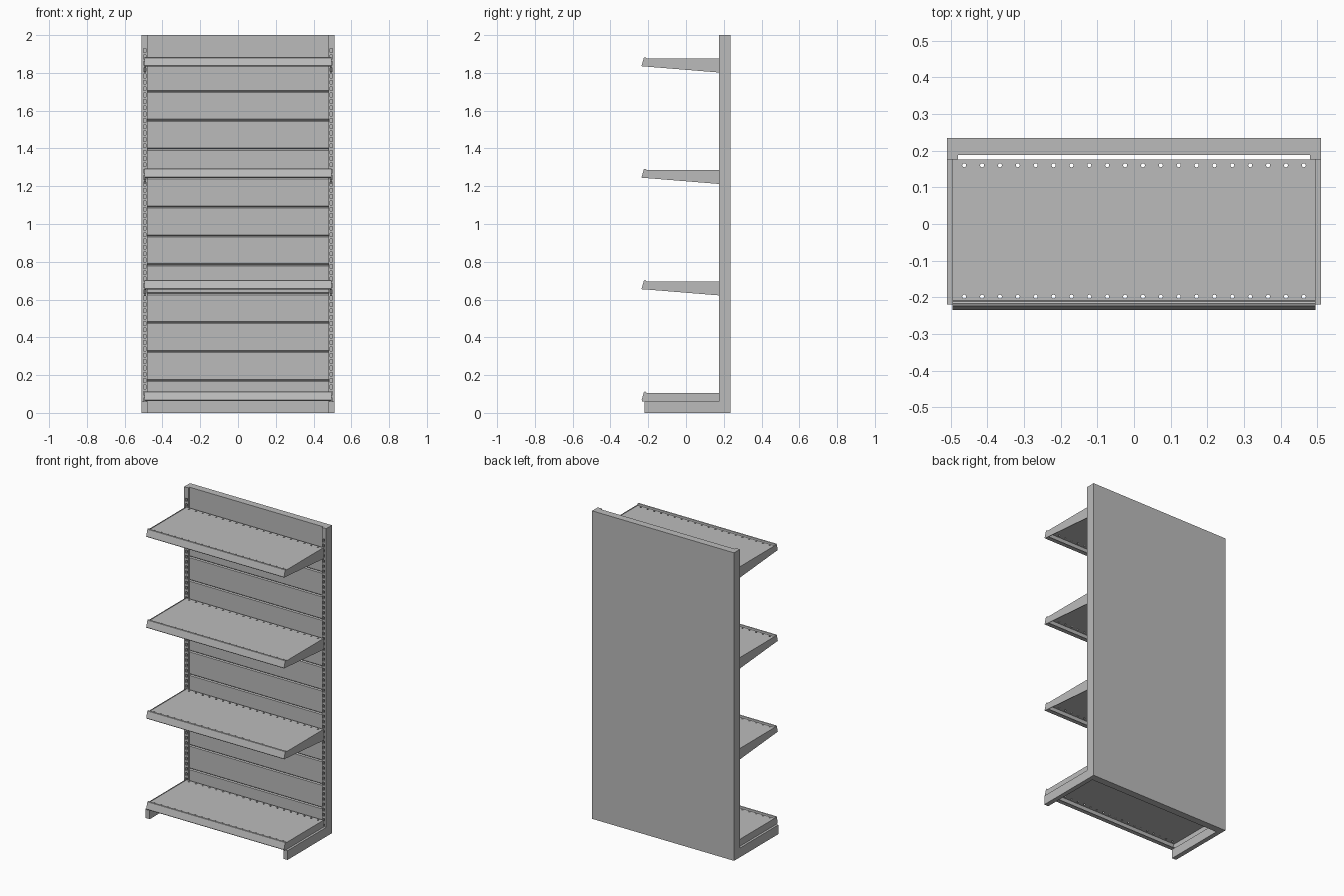
import bpy, bmesh
from mathutils import Matrix, Vector

cube = bpy.data.objects.get("Cube")
if cube:
    bpy.data.objects.remove(cube, do_unlink=True)

GREY = (0.5, 0.5, 0.5, 1)
metal = bpy.data.materials.new("grey_metal")
metal.use_nodes = True
metal.diffuse_color = GREY
metal.node_tree.nodes["Principled BSDF"].inputs["Base Color"].default_value = GREY


def finish(bm, name):
    bmesh.ops.recalc_face_normals(bm, faces=bm.faces)
    mesh = bpy.data.meshes.new(name)
    bm.to_mesh(mesh)
    bm.free()
    mesh.materials.append(metal)
    ob = bpy.data.objects.new(name, mesh)
    bpy.context.collection.objects.link(ob)
    return ob


def add_box(bm, lo, hi):
    lo, hi = Vector(lo), Vector(hi)
    m = Matrix.Translation((lo + hi) / 2) @ Matrix.Diagonal((*(hi - lo), 1))
    bmesh.ops.create_cube(bm, size=1, matrix=m)


def box(name, lo, hi):
    bm = bmesh.new()
    add_box(bm, lo, hi)
    return finish(bm, name)


def extrude_x(name, profile, x0, x1):
    """Sweep a closed (y, z) profile from x0 to x1."""
    bm = bmesh.new()
    face = bm.faces.new([bm.verts.new((x0, y, z)) for y, z in profile])
    out = bmesh.ops.extrude_face_region(bm, geom=[face])
    moved = [v for v in out["geom"] if isinstance(v, bmesh.types.BMVert)]
    bmesh.ops.translate(bm, verts=moved, vec=(x1 - x0, 0, 0))
    return finish(bm, name)


def cut(ob, cutter):
    """Subtract the cutter for good, then discard it."""
    mod = ob.modifiers.new("holes", "BOOLEAN")
    mod.operation, mod.solver, mod.object = "DIFFERENCE", "EXACT", cutter
    cutter.hide_render = True
    bpy.context.view_layer.objects.active = ob
    bpy.ops.object.modifier_apply(modifier=mod.name)
    bpy.data.objects.remove(cutter, do_unlink=True)


W, INNER, EDGE = 0.51, 0.48, 0.495
FRONT, PANEL, BACK = 0.176, 0.188, 0.235

# Back panel with horizontal V grooves between the boards
profile = [(BACK, 0), (PANEL, 0)]
for i in range(12):
    z = 0.172 + i * 0.153
    profile += [(PANEL, z - 0.006), (PANEL + 0.006, z), (PANEL, z + 0.006)]
profile += [(PANEL, 2), (BACK, 2)]
extrude_x("back_panel", profile, -INNER, INNER)

# Slotted uprights and base legs
for side, s in (("left", 1), ("right", -1)):
    x0, x1 = sorted((s * INNER, s * W))
    post = box(side + "_upright", (x0, FRONT, 0), (x1, BACK, 2))
    slots = bmesh.new()
    for i in range(56):
        z = 0.07 + i * 0.0336
        add_box(slots, (s * 0.493 - 0.006, FRONT - 0.01, z - 0.01),
                (s * 0.493 + 0.006, FRONT + 0.02, z + 0.01))
    cut(post, finish(slots, "slot_cutter"))
    box(side + "_base_leg", (x0, -0.22, 0), (x1, FRONT, 0.06))

# Shelf deck: thin folded sheet with a row of holes front and back
deck_profile = [(-0.215, 0), (FRONT, 0), (FRONT, -0.025), (FRONT - 0.004, -0.025),
                (FRONT - 0.004, -0.004), (-0.215, -0.004)]
deck = extrude_x("shelf_deck_1", deck_profile, -0.491, 0.491)
holes = bmesh.new()
for y in (-0.198, 0.16):
    for i in range(20):
        bmesh.ops.create_cone(holes, cap_ends=True, segments=12, radius1=0.0055,
                              radius2=0.0055, depth=0.03,
                              matrix=Matrix.Translation((-0.463 + i * 0.04874, y, 0)))
cut(deck, finish(holes, "hole_cutter"))

# Slanted front lip with a rolled top and a return along the bottom
lip_profile = [(-0.208, 0), (-0.211, 0.008), (-0.217, 0.011), (-0.223, 0.008),
               (-0.235, -0.034), (-0.232, -0.038), (-0.205, -0.038),
               (-0.205, -0.034), (-0.229, -0.034), (-0.218, -0.002)]
lip = extrude_x("shelf_lip_1", lip_profile, -EDGE, EDGE)

# Four shelves: tapered brackets above, straight ones on the base
for n in range(4):
    top = 0.102 + n * 0.59
    for part in (deck, lip):
        ob = part
        if n:
            ob = part.copy()
            ob.name = part.name[:-1] + str(n + 1)
            bpy.context.collection.objects.link(ob)
        ob.location.z = top
    low_back = -0.07 if n else -0.042
    low_front = -0.037 if n else -0.042
    shape = [(-0.222, 0.003), (FRONT, 0.003), (FRONT, low_back), (-0.232, low_front)]
    for side, s in (("left", 1), ("right", -1)):
        bracket = extrude_x(f"{side}_bracket_{n + 1}", shape, s * 0.491, s * EDGE)
        bracket.location.z = top
